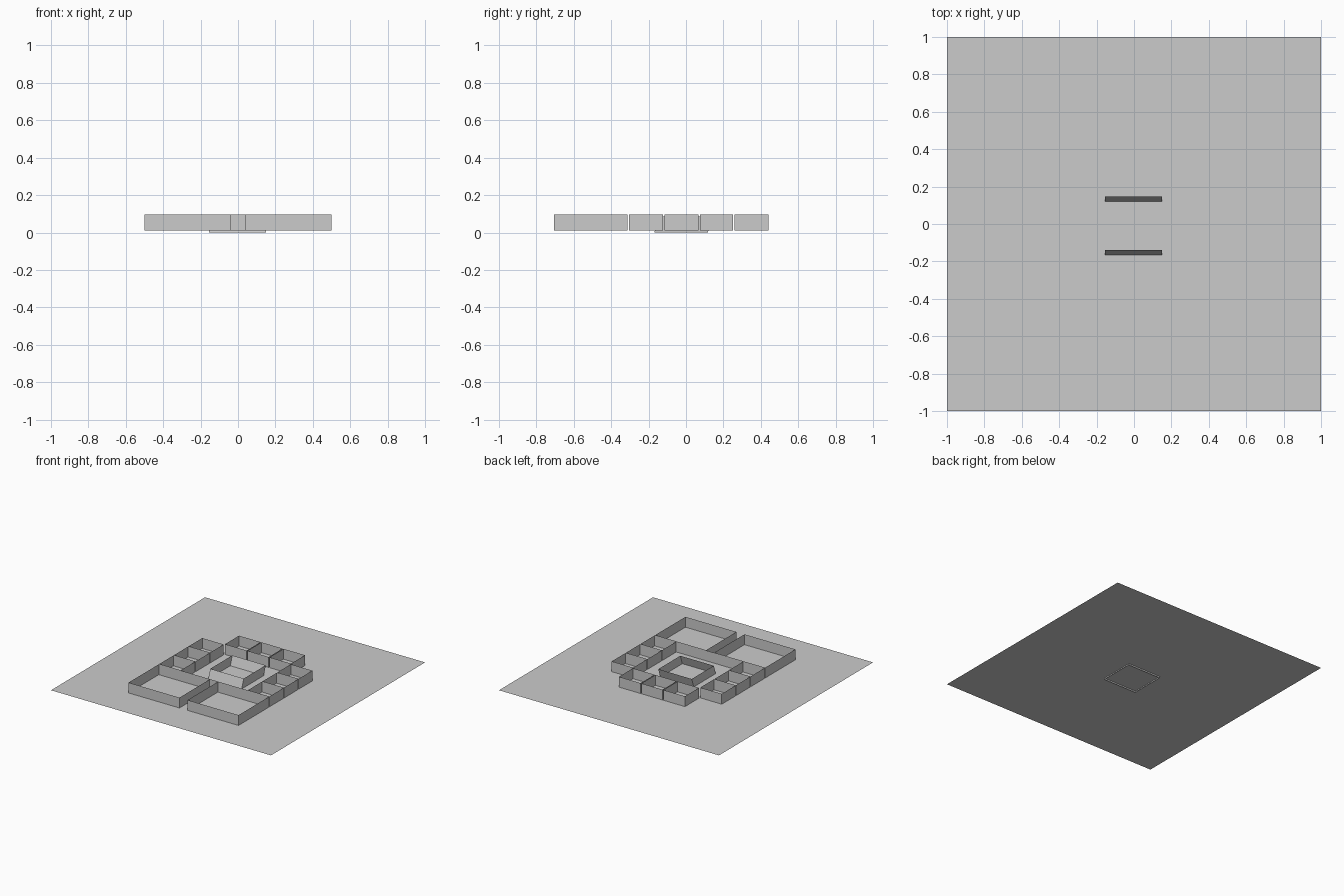
import bpy, bmesh

if "Cube" in bpy.data.objects:
    bpy.data.objects.remove(bpy.data.objects["Cube"])

FLOOR, TOP = 0.01, 0.095
G = 0.004  # half the gap between neighbouring cells


def make_object(name, bm):
    mesh = bpy.data.meshes.new(name)
    bm.to_mesh(mesh)
    bm.free()
    ob = bpy.data.objects.new(name, mesh)
    bpy.context.collection.objects.link(ob)
    return ob


def wall(bm, a, b, z0=FLOOR, z1=TOP, lean=0.0):
    """Upright sheet from a to b; lean shifts the top edge in y."""
    pts = [(*a, z0), (*b, z0), (b[0], b[1] + lean, z1), (a[0], a[1] + lean, z1)]
    bm.faces.new([bm.verts.new(p) for p in pts])


def ring(name, x0, x1, y0, y1, **kw):
    """Open-topped rectangle of thin walls."""
    bm = bmesh.new()
    c = [(x0, y0), (x1, y0), (x1, y1), (x0, y1)]
    for i in range(4):
        wall(bm, c[i], c[(i + 1) % 4], **kw)
    bmesh.ops.remove_doubles(bm, verts=bm.verts, dist=1e-5)
    return make_object(name, bm)


# Ground sheet
bm = bmesh.new()
bm.faces.new([bm.verts.new((x, y, FLOOR)) for x, y in
              ((-1, -1), (1, -1), (1, 1), (-1, 1))])
make_object("floor_sheet", bm)

# Side cells and large front rooms, mirrored left and right
ys = [-0.31, -0.12, 0.07, 0.254]
for s, side in ((-1, "left"), (1, "right")):
    xa, xb = sorted((s * 0.305, s * 0.5))
    for i in range(3):
        ring(f"{side}_cell_{i + 1}", xa, xb, ys[i] + G, ys[i + 1] - G)
    xa, xb = sorted((s * 0.037, s * 0.5))
    ring(f"{side}_front_room", xa, xb, -0.707, -0.31 - G)

# Back row of cells
xs = [-0.304, -0.1, 0.1, 0.304]
for i in range(3):
    ring(f"back_cell_{i + 1}", xs[i] + G, xs[i + 1] - G, 0.26, 0.442)

# Courtyard wall closing the passage between the front rooms
bm = bmesh.new()
wall(bm, (-0.305, -0.31), (0.305, -0.31))
make_object("courtyard_front_wall", bm)

# Leaning central enclosure, sunk slightly through the floor
ring("central_enclosure", -0.154, 0.15, -0.17, 0.116, z0=0.0, z1=0.085, lean=0.03)
